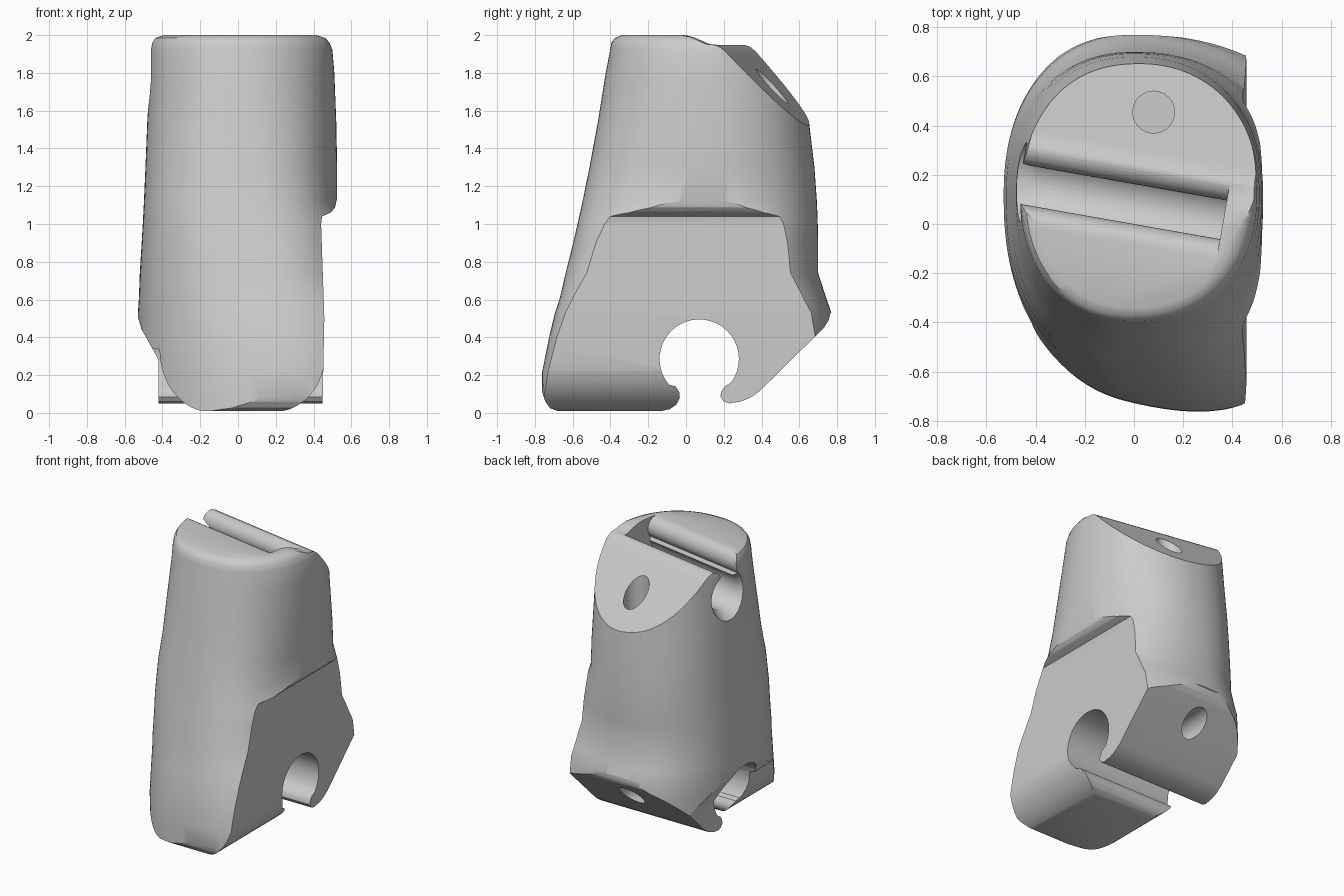
import bpy, bmesh, math
from mathutils import Matrix

cube = bpy.data.objects.get("Cube")
if cube:
    bpy.data.objects.remove(cube, do_unlink=True)

grey = bpy.data.materials.new("plain grey")
grey.use_nodes = True
grey.diffuse_color = (0.6, 0.6, 0.6, 1)
grey.node_tree.nodes["Principled BSDF"].inputs["Base Color"].default_value = (0.6, 0.6, 0.6, 1)


def finish(name, bm):
    bmesh.ops.recalc_face_normals(bm, faces=bm.faces)
    mesh = bpy.data.meshes.new(name)
    bm.to_mesh(mesh)
    bm.free()
    mesh.materials.append(grey)
    obj = bpy.data.objects.new(name, mesh)
    bpy.context.collection.objects.link(obj)
    return obj


def prism(name, profile, start, end, axis="x", turn=0):
    """Extrude a (side, height) profile along x or y, then turn it about z."""
    bm = bmesh.new()
    place = (lambda s, z, d: (d, s, z)) if axis == "x" else (lambda s, z, d: (s, d, z))
    a, b = [[bm.verts.new(place(s, z, d)) for s, z in profile] for d in (start, end)]
    bm.faces.new(a)
    bm.faces.new(b)
    for i in range(len(a)):
        j = (i + 1) % len(a)
        bm.faces.new((a[i], a[j], b[j], b[i]))
    bm.transform(Matrix.Rotation(turn, 4, "Z"))
    return finish(name, bm)


def rod(name, matrix, bottom, top, depth):
    bm = bmesh.new()
    bmesh.ops.create_cone(bm, cap_ends=True, segments=48, radius1=bottom,
                          radius2=top, depth=depth, matrix=matrix)
    return finish(name, bm)


def arc(cx, cz, rx, rz, a, b, n=28):
    angles = [math.radians(a + (b - a) * i / n) for i in range(n + 1)]
    return [(cx + rx * math.cos(t), cz + rz * math.sin(t)) for t in angles]


def cut(target, tool, operation="DIFFERENCE"):
    mod = target.modifiers.new(tool.name, "BOOLEAN")
    mod.operation, mod.solver, mod.object = operation, "EXACT", tool
    bpy.context.view_layer.objects.active = target
    bpy.ops.object.modifier_apply(modifier=mod.name)
    bpy.data.objects.remove(tool, do_unlink=True)


# Body loft: height, left reach, right reach, front, back, front skew, front roundness
RINGS = [
    (-0.05, 0.52, 0.83, -0.73, 0.78, 0.23, 2.4),
    (0.22, 0.53, 0.83, -0.725, 0.78, 0.23, 2.4),
    (0.40, 0.53, 0.80, -0.695, 0.78, 0.21, 2.4),
    (0.53, 0.53, 0.76, -0.67, 0.77, 0.19, 2.4),
    (0.60, 0.525, 0.71, -0.65, 0.745, 0.17, 2.5),
    (0.74, 0.52, 0.63, -0.625, 0.70, 0.14, 2.5),
    (0.90, 0.51, 0.60, -0.59, 0.70, 0.10, 2.6),
    (1.02, 0.503, 0.565, -0.565, 0.697, 0.075, 2.6),
    (1.12, 0.498, 0.525, -0.545, 0.693, 0.06, 2.6),
    (1.30, 0.49, 0.525, -0.51, 0.68, 0.04, 2.4),
    (1.55, 0.48, 0.52, -0.465, 0.65, 0.02, 2.3),
    (1.80, 0.465, 0.51, -0.425, 0.63, 0, 2.2),
    (1.92, 0.462, 0.50, -0.402, 0.62, 0, 2.2),
    (1.96, 0.455, 0.485, -0.395, 0.61, 0, 2.2),
    (1.985, 0.44, 0.465, -0.375, 0.59, 0, 2.2),
    (2.0, 0.40, 0.43, -0.34, 0.55, 0, 2.2),
]
bm = bmesh.new()
loops = []
for z, left, right, front, back, skew, roundness in RINGS:
    ring = []
    for i in range(120):
        t = math.tau * i / 120
        c, s = math.cos(t), math.sin(t)
        power = 2.2 if s > 0 else roundness
        u = math.copysign(abs(c) ** (2 / power), c)
        v = math.copysign(abs(s) ** (2 / power), s)
        x = u * (right if u > 0 else left)
        y = 0.12 + v * (back - 0.12 if v > 0 else 0.12 - front)
        ring.append(bm.verts.new((x, y - skew * x * max(0, -v), z)))
    loops.append(ring)
for a, b in zip(loops, loops[1:]):
    for i in range(120):
        j = (i + 1) % 120
        bm.faces.new((a[i], a[j], b[j], b[i]))
bm.faces.new(loops[0])
bm.faces.new(loops[-1])
body = finish("clamp_body", bm)

# Side outline with the open tube hook underneath
side = [(-1, 2.1), (-1, 0.22), (-0.775, 0.22), (-0.765, 0.12), (-0.745, 0.06),
        (-0.72, 0.025), (-0.68, 0.01), (-0.13, 0.01), (-0.085, 0.02), (-0.05, 0.045),
        (-0.033, 0.08), (-0.035, 0.11), (-0.055, 0.14)]
side += arc(0.07, 0.285, 0.21, 0.21, 220, -36)
side += [(0.205, 0.14), (0.185, 0.11), (0.183, 0.085), (0.2, 0.06), (0.23, 0.05),
         (0.29, 0.06), (0.34, 0.08), (0.39, 0.115), (0.73, 0.45), (0.755, 0.49), (0.765, 0.53),
         (0.9, 0.6), (0.9, 2.1)]
cut(body, prism("side_outline", side, -1, 1), "INTERSECT")

# Flat cheek with a ledge above it on one side, undercut on the other
cheek = [(0.445, -0.1), (0.457, 0.5), (0.44, 1.0), (0.445, 1.04), (0.49, 1.06), (0.513, 1.085),
         (0.526, 1.14), (1, 1.2), (1, -0.1)]
cut(body, prism("cheek_cutter", cheek, -1, 1, "y"))
undercut = [(-0.42, -0.1), (-0.42, 0.28), (-0.47, 0.37), (-0.51, 0.44), (-0.54, 0.54), (-1, 0.6), (-1, -0.1)]
cut(body, prism("undercut_cutter", undercut, -1, 1, "y"))

# Rounded lower corners of the nose, running back to the front hook lip
for sign, reach, rise in ((-1, 0.415, 0.33), (1, 0.46, 0.3)):
    inner = reach - 0.27
    corner = [(sign * x, z) for x, z in arc(inner, 0.005 + rise, 0.27, rise, -90, 0, 16)]
    corner += [(sign * 0.8, 0.1 + rise), (sign * 0.8, -0.1), (sign * inner, -0.1)]
    cut(body, prism("nose_corner_cutter", corner, -1, 0.08, "y"))

# Sloped rear shoulder and the keyhole groove, both turned a little
TURN = math.radians(-10)
shoulder = [(0.05, 2.1), (0.05, 2.0), (0.1, 1.99), (0.15, 1.97), (0.19, 1.952), (0.235, 1.948),
            (0.265, 1.935), (0.29, 1.915), (0.87, 1.29), (1.3, 1.29), (1.3, 2.1)]
cut(body, prism("shoulder_cutter", shoulder, -1, 1, "x", TURN))
groove = [(-0.08, 2.1)] + arc(-0.08, 1.92, 0.08, 0.08, 90, -50, 12)
groove += arc(0.08, 1.75, 0.128, 0.128, 138, 400)
groove += arc(0.235, 1.875, 0.075, 0.075, 225, 90, 12) + [(0.235, 2.1)]
cut(body, prism("groove_cutter", groove, -1, 0.355, "x", TURN))

# Flared mouth where the groove leaves the body
mouth = Matrix.Rotation(TURN, 4, "Z") @ Matrix.Translation((-0.47, 0.08, 1.75)) @ Matrix.Rotation(math.pi / 2, 4, "Y")
cut(body, rod("mouth_cutter", mouth, 0.2, 0.12, 0.14))

# Screw holes: down into the shoulder, and forward into the tube hook
upper = Matrix.Translation((0.08, 0.455, 1.75))
cut(body, rod("upper_hole_cutter", upper, 0.085, 0.085, 0.6))
lower = Matrix.Translation((0, 0.55, 0.34)) @ Matrix.Rotation(math.pi / 2, 4, "X")
cut(body, rod("lower_hole_cutter", lower, 0.082, 0.082, 0.7))

# Smooth shading with crisp rims
bpy.ops.object.select_all(action="DESELECT")
body.select_set(True)
bpy.context.view_layer.objects.active = body
bpy.ops.object.shade_smooth_by_angle(angle=math.radians(32))
